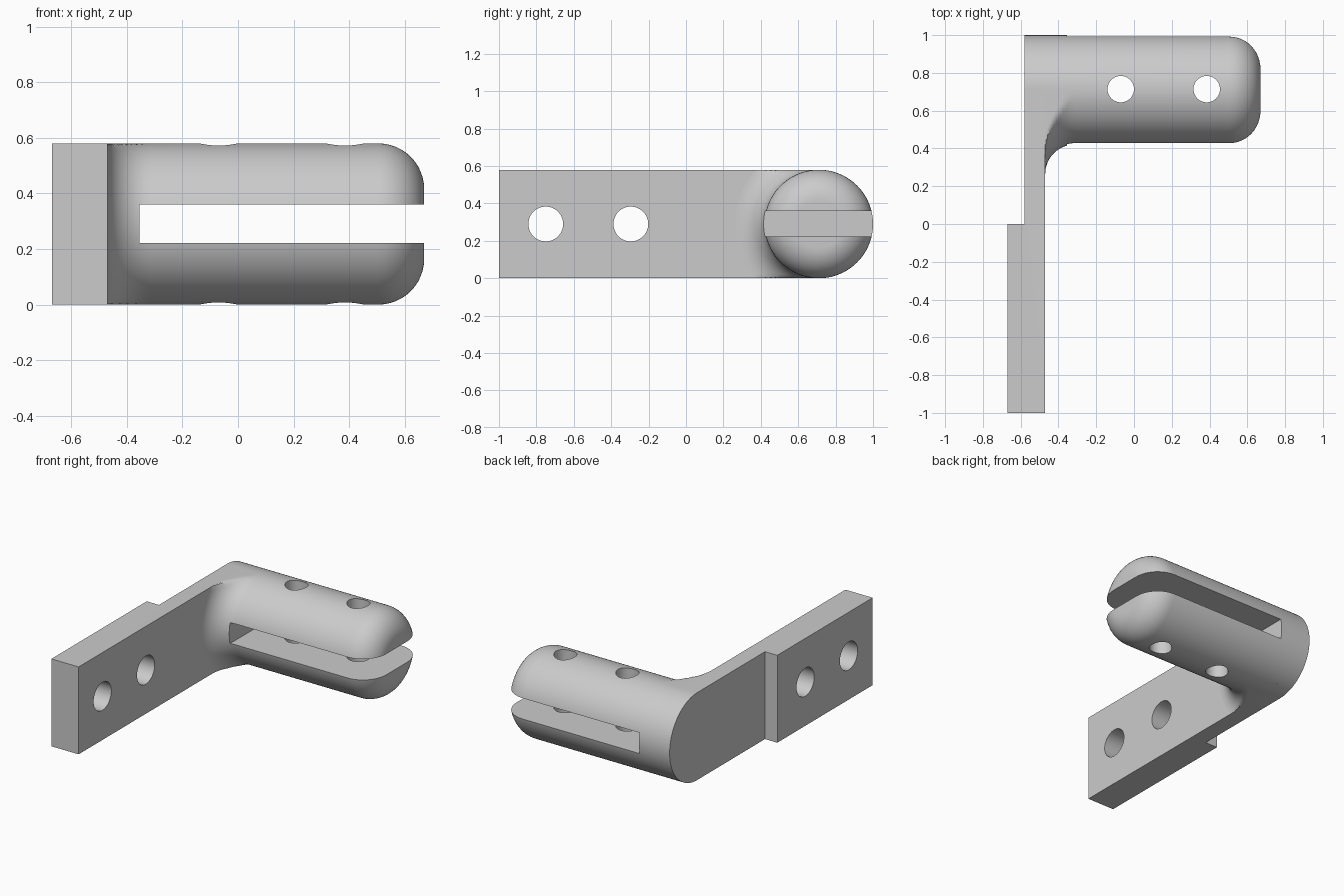
import bpy, bmesh
from math import sin, cos, pi, radians
from mathutils import Matrix, Vector

old = bpy.data.objects.get("Cube")
if old:
    bpy.data.objects.remove(old, do_unlink=True)

# Main dimensions
R = 0.29                  # barrel radius, half the height
AXIS_Y = 0.71             # barrel centre line
BACK, STEP, FACE, TIP = -0.67, -0.58, -0.47, 0.67
FILLET, ROUND = 0.155, 0.165

grey = bpy.data.materials.new("plain grey")
grey.use_nodes = True
grey.diffuse_color = (0.6, 0.6, 0.6, 1)
grey.node_tree.nodes["Principled BSDF"].inputs["Base Color"].default_value = (0.6, 0.6, 0.6, 1)


def make_object(name, bm):
    bmesh.ops.recalc_face_normals(bm, faces=bm.faces)
    mesh = bpy.data.meshes.new(name)
    bm.to_mesh(mesh)
    bm.free()
    mesh.materials.append(grey)
    obj = bpy.data.objects.new(name, mesh)
    bpy.context.collection.objects.link(obj)
    return obj


def select(obj):
    bpy.ops.object.select_all(action='DESELECT')
    obj.select_set(True)
    bpy.context.view_layer.objects.active = obj


def rod_cutter(centre, radius, axis):
    bm = bmesh.new()
    turn = Matrix.Rotation(pi / 2, 4, 'Y') if axis == 'X' else Matrix()
    bmesh.ops.create_cone(bm, cap_ends=True, segments=48, radius1=radius, radius2=radius,
                          depth=1.2, matrix=Matrix.Translation(centre) @ turn)
    return make_object("hole_cutter", bm)


def box_cutter(low, high):
    low, high = Vector(low), Vector(high)
    bm = bmesh.new()
    bmesh.ops.create_cube(bm, size=1, matrix=Matrix.Translation((low + high) / 2)
                          @ Matrix.Diagonal((high - low).to_4d()))
    return make_object("slot_cutter", bm)


def cut(obj, cutters):
    for cutter in cutters:
        cutter.hide_render = True
        mod = obj.modifiers.new("cut", 'BOOLEAN')
        mod.operation, mod.solver, mod.object = 'DIFFERENCE', 'EXACT', cutter
        select(obj)
        bpy.ops.object.modifier_apply(modifier=mod.name)
        bpy.data.objects.remove(cutter, do_unlink=True)


def smooth(obj):
    select(obj)
    bpy.ops.object.shade_smooth_by_angle(angle=radians(30))


# Mounting plate: stepped outline extruded upwards, far end rounded
bm = bmesh.new()
outline = [(BACK, -1), (FACE, -1), (FACE, 1), (STEP, 1), (STEP, 0), (BACK, 0)]
base = bm.faces.new([bm.verts.new((x, y, 0)) for x, y in outline])
up = bmesh.ops.extrude_face_region(bm, geom=[base])
bmesh.ops.translate(bm, vec=(0, 0, 2 * R), verts=[v for v in up["geom"] if isinstance(v, bmesh.types.BMVert)])
ends = [e for e in bm.edges if all(v.co.y > 0.99 for v in e.verts)
        and abs(e.verts[0].co.x - e.verts[1].co.x) > 0.01]
bmesh.ops.bevel(bm, geom=ends, offset=R - 0.0002, segments=32, profile=0.5, affect='EDGES')
plate = make_object("mounting_plate", bm)
cut(plate, [rod_cutter((-0.55, y, R), 0.093, 'X') for y in (-0.75, -0.295)])
smooth(plate)

# Barrel: turned profile with a flared root and rounded tip
STEPS, SIDES = 12, 128
quarter = [i / STEPS * pi / 2 for i in range(STEPS + 1)]
profile = [(FACE + FILLET * (1 - cos(a)), R + FILLET * (1 - sin(a))) for a in quarter]
profile += [(TIP - ROUND * (1 - sin(a)), R - ROUND * (1 - cos(a))) for a in quarter]


def trimmed(r, a):
    # Keep the flare inside the plate's height and rounded end
    if cos(a) >= 0:
        return min(r, R)
    return min(r, R / max(abs(sin(a)), 0.001))


bm = bmesh.new()
rings = []
for x, r in profile:
    ring = []
    for k in range(SIDES):
        a = 2 * pi * k / SIDES
        d = trimmed(r, a)
        ring.append(bm.verts.new((x, AXIS_Y + d * cos(a), R + d * sin(a))))
    rings.append(ring)
for p, q in zip(rings, rings[1:]):
    for k in range(SIDES):
        n = (k + 1) % SIDES
        bm.faces.new((p[k], p[n], q[n], q[k]))
bm.faces.new(rings[0])
bm.faces.new(rings[-1])
barrel = make_object("slotted_barrel", bm)

# Clamping slot and the two pin holes through the barrel
cut(barrel, [box_cutter((-0.355, 0, 0.222), (1, 1.4, 0.36))]
    + [rod_cutter((x, 0.714, R), 0.07, 'Z') for x in (-0.07, 0.385)])
smooth(barrel)
